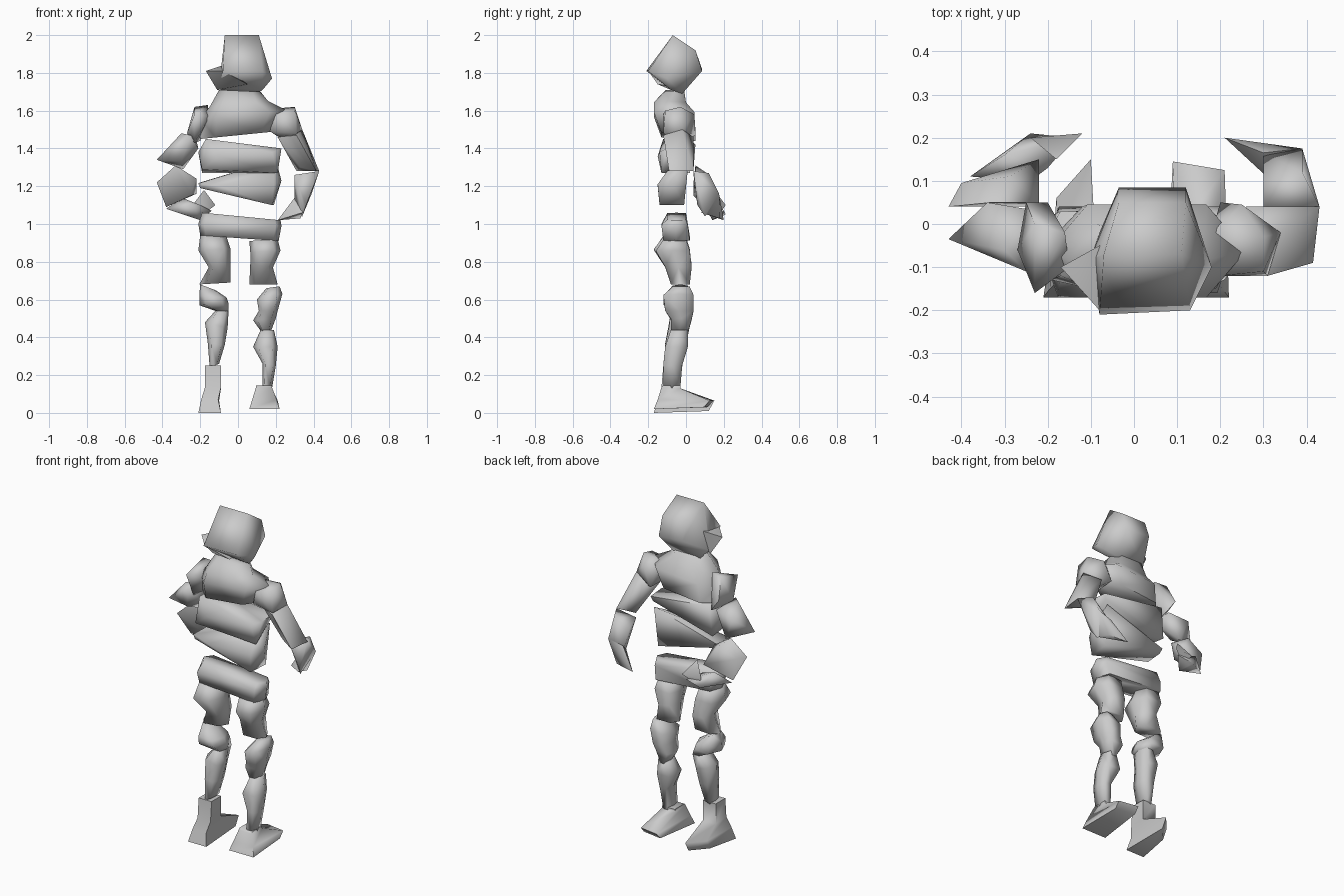
import bpy, bmesh, math


def finish(name, bm):
    bmesh.ops.recalc_face_normals(bm, faces=bm.faces[:])
    me = bpy.data.meshes.new(name)
    bm.to_mesh(me)
    bm.free()
    ob = bpy.data.objects.new(name, me)
    bpy.context.collection.objects.link(ob)
    bpy.context.view_layer.objects.active = ob
    bpy.ops.object.select_all(action='DESELECT')
    ob.select_set(True)
    bpy.ops.object.shade_smooth_by_angle(angle=math.radians(85))


def loft(name, sections, inset=0.2):
    """Stack hexagons; each is x0, x1, y0, y1, z at x0, z at x1."""
    bm = bmesh.new()
    rings = []
    for x0, x1, y0, y1, z0, z1 in sections:
        ring = []
        for t, s in ((0, .5), (inset, 0), (1 - inset, 0), (1, .5), (1 - inset, 1), (inset, 1)):
            ring.append(bm.verts.new((x0 + (x1 - x0) * t, y0 + (y1 - y0) * s, z0 + (z1 - z0) * t)))
        rings.append(ring)
    for a, b in zip(rings, rings[1:]):
        for i in range(6):
            j = (i + 1) % 6
            bm.faces.new((a[i], a[j], b[j], b[i]))
    bm.faces.new(rings[0])
    bm.faces.new(rings[-1])
    bmesh.ops.triangulate(bm, faces=[f for f in bm.faces if len(f.verts) == 4])
    finish(name, bm)


def chunk(name, points):
    """Faceted solid wrapped around a few corners."""
    bm = bmesh.new()
    for p in points:
        bm.verts.new(p)
    bmesh.ops.convex_hull(bm, input=bm.verts[:])
    bmesh.ops.delete(bm, geom=[v for v in bm.verts if not v.link_faces], context='VERTS')
    finish(name, bm)


# head and jaw
chunk("head", [(-.07, -.07, 2), (.11, -.07, 2), (-.035, .05, 1.92), (.12, .05, 1.92),
               (-.08, -.21, 1.81), (.13, -.2, 1.81), (-.035, .085, 1.82), (.12, .085, 1.81),
               (.18, -.1, 1.77), (-.09, -.08, 1.82), (-.1, -.08, 1.72), (.13, -.08, 1.71),
               (-.08, -.02, 1.69), (.1, -.02, 1.69)])
chunk("jaw", [(-.17, -.1, 1.81), (-.08, -.05, 1.84), (-.08, -.2, 1.81), (-.11, -.08, 1.71),
              (.05, -.15, 1.74), (.02, -.03, 1.72)])

# torso slabs, from neck to hips
loft("chest", [(-.1, .12, -.11, -.01, 1.71, 1.70), (-.15, .16, -.17, .0, 1.62, 1.65),
               (-.2, .26, -.17, .045, 1.56, 1.60), (-.2, .2, -.13, .04, 1.45, 1.49)])
chunk("ribs", [(-.17, -.12, 1.45), (-.17, .03, 1.45), (.23, -.1, 1.40), (.22, .02, 1.40),
               (-.21, -.04, 1.38), (.18, -.14, 1.38), (-.19, -.13, 1.29), (.21, -.13, 1.27),
               (-.19, .02, 1.27), (.21, .01, 1.37), (-.1, -.15, 1.36)])
chunk("belly", [(-.21, -.12, 1.215), (-.2, .0, 1.22), (.19, -.1, 1.28), (.2, .015, 1.34),
                (.23, -.08, 1.23), (.19, -.15, 1.21), (.18, -.14, 1.10), (.19, -.01, 1.10),
                (-.2, -.12, 1.19), (-.19, -.01, 1.19), (-.1, -.15, 1.2)])
loft("pelvis", [(-.19, .225, -.1, .0, 1.06, 1.02), (-.21, .23, -.13, .01, 1.0, .99),
                (-.2, .215, -.12, .02, .94, .91)], 0.07)

# left leg
loft("left_thigh", [(-.2, -.06, -.12, 0, .94, .93), (-.21, -.04, -.17, .02, .86, .87),
                    (-.155, -.04, -.11, .03, .77, .77), (-.205, -.04, -.08, .02, .68, .69)])
loft("left_knee", [(-.2, -.12, -.07, .01, .68, .65), (-.205, -.06, -.12, .03, .62, .61),
                   (-.205, -.05, -.12, .04, .57, .58), (-.12, -.05, -.08, .03, .54, .54)])
loft("left_calf", [(-.12, -.05, -.08, .03, .54, .54), (-.175, -.055, -.09, .02, .48, .45),
                   (-.16, -.07, -.11, 0, .37, .36), (-.15, -.1, -.11, -.02, .24, .26)])

# right leg
loft("right_thigh", [(.06, .21, -.12, 0, .91, .92), (.065, .225, -.16, .02, .85, .86),
                     (.065, .185, -.11, .03, .79, .77), (.06, .21, -.08, .02, .68, .68)])
loft("right_knee", [(.15, .22, -.07, .02, .66, .67), (.1, .235, -.12, .04, .6, .63),
                    (.11, .21, -.11, .04, .54, .54), (.08, .2, -.08, .03, .49, .5),
                    (.13, .17, -.08, .01, .42, .42)])
loft("right_calf", [(.12, .19, -.08, .01, .44, .44), (.08, .21, -.11, .01, .35, .35),
                    (.13, .2, -.12, -.02, .26, .25), (.13, .18, -.12, -.03, .13, .13)])


# feet: heel, instep and toe, with the ankle a..b at height h
def foot(name, x0, x1, h, a, b, base, toe):
    (tx0, ty0), (tx1, ty1) = toe
    bm = bmesh.new()
    rings = [[(x0, -.17, base), (x1, -.17, base), (tx1, ty1 - .03, base + .01), (tx0, ty0 - .03, base + .01)],
             [(x0 + .015, -.15, .07), (x1 - .015, -.15, .07), (tx1, ty1, .065), (tx0, ty0, .065)],
             [(a, -.13, .135), (b, -.13, .135), (b, -.03, .13), (a, -.03, .13)],
             [(a, -.12, h), (b, -.12, h), (b, -.03, h), (a, -.03, h)]]
    rings = [[bm.verts.new(p) for p in r] for r in rings]
    for p, q in zip(rings, rings[1:]):
        for i in range(4):
            j = (i + 1) % 4
            bm.faces.new((p[i], p[j], q[j], q[i]))
    bm.faces.new(rings[0])
    bm.faces.new(rings[-1])
    finish(name, bm)


foot("left_foot", -.21, -.09, .25, -.175, -.09, 0, ((-.18, .06), (-.1, .15)))
foot("right_foot", .06, .22, .145, .095, .18, .02, ((.09, .145), (.21, .125)))

# left arm, bent with the hand to the hip
chunk("left_shoulder", [(-.16, -.02, 1.63), (-.23, .0, 1.62), (-.23, -.16, 1.58), (-.15, -.1, 1.57),
                        (-.25, .05, 1.51), (-.27, -.06, 1.48), (-.2, .05, 1.44), (-.23, -.09, 1.43)])
chunk("left_upper_arm", [(-.3, -.06, 1.48), (-.25, -.11, 1.47), (-.22, .03, 1.44), (-.34, .05, 1.42),
                         (-.43, -.035, 1.34), (-.29, .04, 1.29), (-.3, -.05, 1.33), (-.21, -.06, 1.4)])
chunk("left_forearm", [(-.33, .05, 1.31), (-.43, .04, 1.22), (-.4, .095, 1.22), (-.29, .11, 1.27),
                       (-.22, .05, 1.24), (-.38, .1, 1.09), (-.22, .15, 1.16), (-.25, .04, 1.15)])
chunk("left_hand", [(-.38, .11, 1.08), (-.24, .21, 1.05), (-.14, .2, 1.07), (-.2, .14, 1.02),
                    (-.24, .1, 1.1), (-.3, .16, 1.14), (-.2, .13, 1.1)])
chunk("left_fingers", [(-.24, .2, 1.1), (-.12, .21, 1.1), (-.18, .15, 1.18), (-.2, .17, 1.04)])

# right arm, hanging and curled forward
chunk("right_shoulder", [(.18, -.02, 1.61), (.3, -.03, 1.62), (.3, -.11, 1.6), (.2, -.12, 1.58),
                         (.25, .045, 1.58), (.34, -.02, 1.5), (.31, -.12, 1.48), (.17, -.1, 1.49),
                         (.2, .05, 1.47), (.27, -.03, 1.43)])
chunk("right_upper_arm", [(.34, -.02, 1.5), (.31, -.12, 1.47), (.21, -.06, 1.46), (.26, .04, 1.46),
                          (.43, .04, 1.28), (.415, -.09, 1.28), (.31, .03, 1.28), (.33, -.05, 1.3)])
chunk("right_forearm", [(.43, .04, 1.28), (.3, .04, 1.26), (.39, .12, 1.27), (.3, .1, 1.22),
                        (.39, .175, 1.16), (.3, .165, 1.12), (.36, .06, 1.1), (.34, .1, 1.04)])
chunk("right_hand", [(.39, .175, 1.16), (.3, .165, 1.14), (.34, .08, 1.06), (.33, .18, 1.03),
                     (.21, .2, 1.02), (.31, .12, 1.1)])
